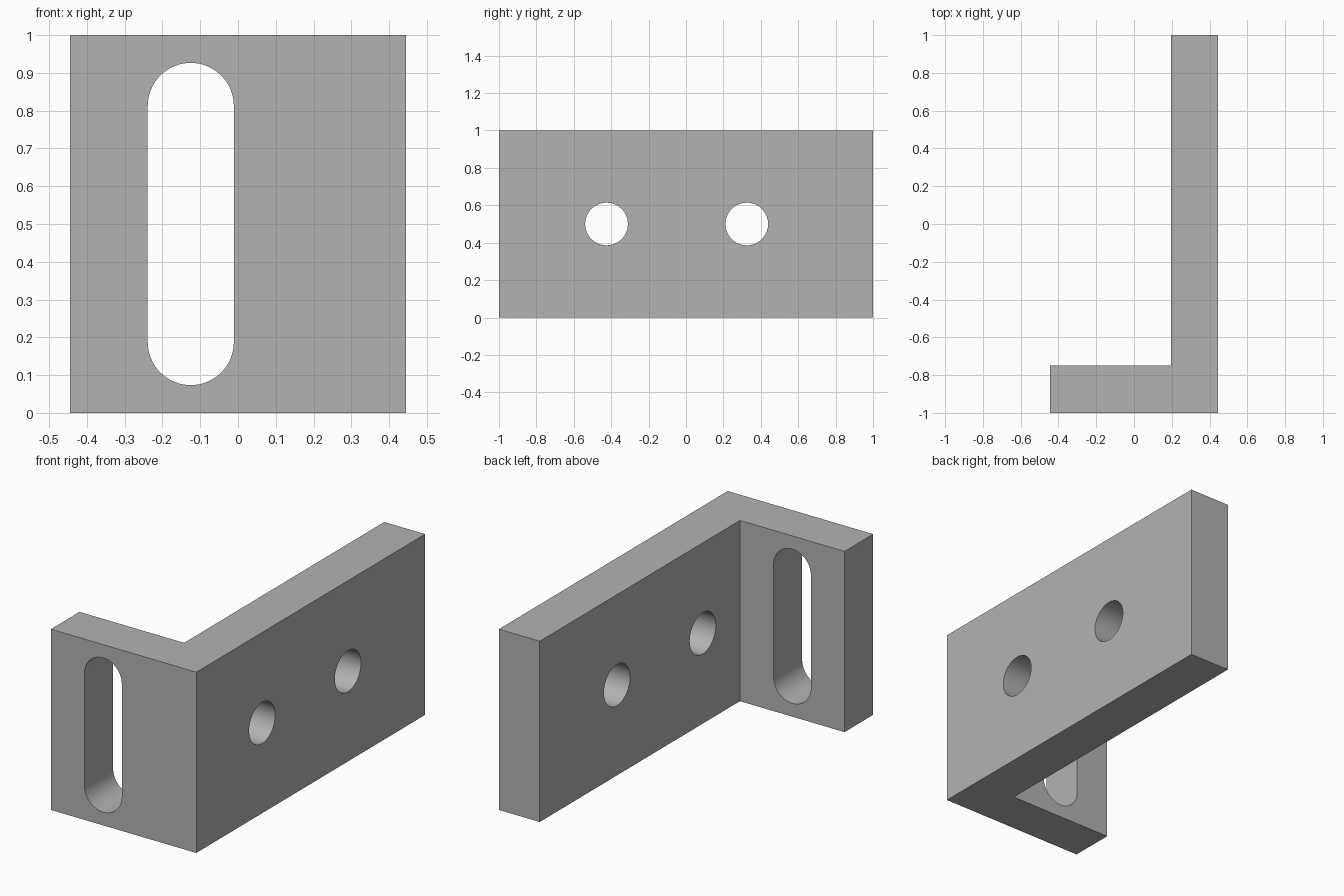
import bpy, bmesh, math
from mathutils import Matrix

old = bpy.data.objects.get("Cube")
if old:
    bpy.data.objects.remove(old, do_unlink=True)

HALF_X, HALF_Y, HEIGHT, WALL = 0.445, 1.0, 1.0, 0.25
RADIUS = 0.114

steel = bpy.data.materials.new("plain grey")
steel.use_nodes = True
GREY = (0.45, 0.45, 0.45, 1)
steel.diffuse_color = GREY
steel.node_tree.nodes["Principled BSDF"].inputs["Base Color"].default_value = GREY


def prism(name, outline, depth, matrix=Matrix()):
    """Extrude a flat outline along its local z, then place it."""
    bm = bmesh.new()
    face = bm.faces.new([bm.verts.new((x, y, 0)) for x, y in outline])
    grown = bmesh.ops.extrude_face_region(bm, geom=[face])["geom"]
    tops = [v for v in grown if isinstance(v, bmesh.types.BMVert)]
    bmesh.ops.translate(bm, verts=tops, vec=(0, 0, depth))
    bmesh.ops.recalc_face_normals(bm, faces=bm.faces)
    bm.transform(matrix)
    mesh = bpy.data.meshes.new(name)
    bm.to_mesh(mesh)
    bm.free()
    mesh.materials.append(steel)
    obj = bpy.data.objects.new(name, mesh)
    bpy.context.collection.objects.link(obj)
    return obj


def slot(half_length, steps=32):
    """Rounded outline, a circle when half_length is zero."""
    points = []
    for start, shift in ((0, half_length), (math.pi, -half_length)):
        for i in range(steps + (half_length > 0)):
            a = start + math.pi * i / steps
            points.append((RADIUS * math.cos(a), RADIUS * math.sin(a) + shift))
    return points


# L-shaped body
inner_x, inner_y = HALF_X - WALL, WALL - HALF_Y
bracket = prism("angle_bracket", [
    (-HALF_X, -HALF_Y), (HALF_X, -HALF_Y), (HALF_X, HALF_Y),
    (inner_x, HALF_Y), (inner_x, inner_y), (-HALF_X, inner_y)], HEIGHT)

# Slot through the short leg, round holes through the long leg
toward_front = Matrix.Rotation(math.pi / 2, 4, "X")
toward_left = Matrix.Rotation(math.pi / 2, 4, "Y")
cutters = [prism("slot_cutter", slot(0.3125), 2 * WALL,
                 Matrix.Translation((-0.125, inner_y + WALL / 2, HEIGHT / 2)) @ toward_front)]
for y in (-0.425, 0.325):
    cutters.append(prism("hole_cutter", slot(0), 2 * WALL,
                         Matrix.Translation((inner_x - WALL / 2, y, HEIGHT / 2)) @ toward_left))

bpy.context.view_layer.objects.active = bracket
bracket.select_set(True)
for cutter in cutters:
    cut = bracket.modifiers.new("cut", "BOOLEAN")
    cut.operation, cut.solver, cut.object = "DIFFERENCE", "EXACT", cutter
    bpy.ops.object.modifier_apply(modifier=cut.name)
    bpy.data.objects.remove(cutter, do_unlink=True)

# Smooth bores with sharp rims
bpy.ops.object.shade_smooth_by_angle(angle=math.radians(30))
